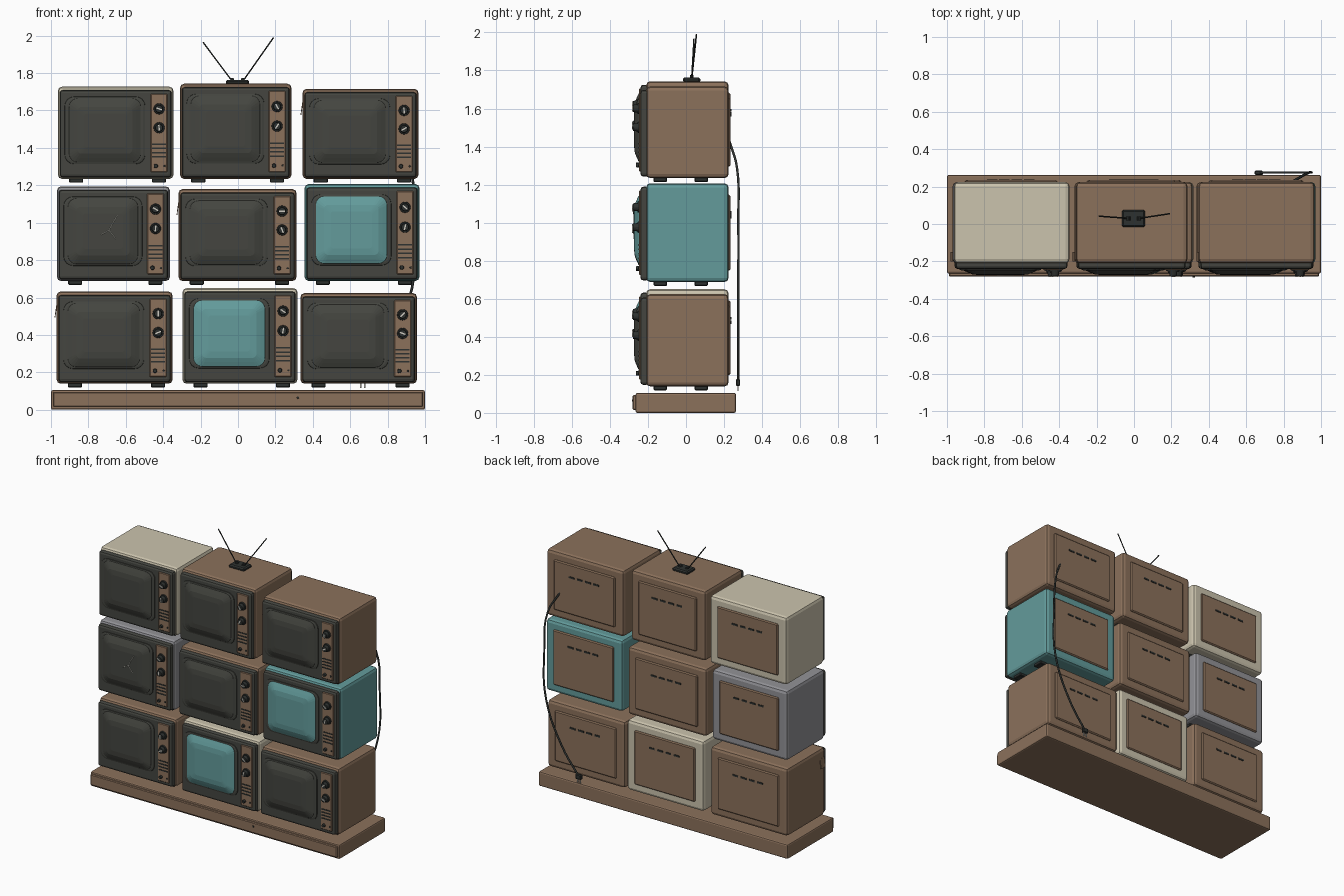
import bpy, bmesh, math
from mathutils import Matrix, Vector

if "Cube" in bpy.data.objects:
    bpy.data.objects.remove(bpy.data.objects["Cube"])


def material(name, r, g, b):
    m = bpy.data.materials.new(name)
    m.use_nodes = True
    m.diffuse_color = (r, g, b, 1)
    m.node_tree.nodes["Principled BSDF"].inputs["Base Color"].default_value = (r, g, b, 1)
    return m


BROWN = material("brown wood", .26, .165, .105)
CREAM = material("cream paint", .60, .55, .42)
TEAL = material("teal", .125, .33, .33)
GREY = material("grey paint", .29, .29, .31)
DARK = material("dark plastic", .058, .06, .051)
BLACK = material("black rubber", .027, .031, .029)
LIGHT = material("light metal", .62, .60, .54)


def finish(name, bm, mat):
    bmesh.ops.recalc_face_normals(bm, faces=bm.faces)
    me = bpy.data.meshes.new(name)
    bm.to_mesh(me)
    bm.free()
    me.materials.append(mat)
    ob = bpy.data.objects.new(name, me)
    bpy.context.collection.objects.link(ob)
    return ob


def box(name, mat, x, y, z, bevel=0, segments=1, turn=None):
    """Box from three (low, high) ranges, optionally turned about its centre."""
    bm = bmesh.new()
    size = [b - a for a, b in (x, y, z)]
    mid = Vector([(a + b) / 2 for a, b in (x, y, z)])
    bmesh.ops.create_cube(bm, size=1)
    bmesh.ops.scale(bm, vec=size, verts=bm.verts)
    if bevel:
        bmesh.ops.bevel(bm, geom=bm.edges[:], offset=bevel, segments=segments,
                        profile=.5, affect='EDGES')
    if turn:
        bmesh.ops.transform(bm, matrix=turn, verts=bm.verts)
    bmesh.ops.translate(bm, vec=mid, verts=bm.verts)
    return finish(name, bm, mat)


def dial(name, mat, x, z, y0, y1, r0, r1, sides=16):
    """Tapered cylinder running along y, r1 at the front."""
    bm = bmesh.new()
    bmesh.ops.create_cone(bm, cap_ends=True, segments=sides, radius1=r0, radius2=r1,
                          depth=abs(y1 - y0))
    m = Matrix.Translation((x, (y0 + y1) / 2, z)) @ Matrix.Rotation(math.pi / 2, 4, 'X')
    bmesh.ops.transform(bm, matrix=m, verts=bm.verts)
    return finish(name, bm, mat)


def pillow(name, mat, x, z, w, h, levels):
    """Rounded rectangles lofted toward the front; levels are (inset, y, corner radius)."""
    bm = bmesh.new()
    rings = []
    for inset, y, r in levels:
        ring = []
        for q, (sx, sz) in enumerate(((1, 1), (-1, 1), (-1, -1), (1, -1))):
            for k in range(5):
                a = math.pi / 2 * (q + k / 4)
                ring.append(bm.verts.new((x + sx * (w / 2 - inset - r) + r * math.cos(a), y,
                                          z + sz * (h / 2 - inset - r) + r * math.sin(a))))
        rings.append(ring)
    for a, b in zip(rings, rings[1:]):
        for i in range(len(a)):
            j = (i + 1) % len(a)
            bm.faces.new((a[i], a[j], b[j], b[i]))
    bm.faces.new(rings[0])
    bm.faces.new(rings[-1])
    return finish(name, bm, mat)


def tube(name, mat, points, radius, smooth=False):
    cu = bpy.data.curves.new(name, 'CURVE')
    cu.dimensions = '3D'
    cu.bevel_depth = radius
    cu.bevel_resolution = 1
    cu.use_fill_caps = True
    sp = cu.splines.new('BEZIER' if smooth else 'POLY')
    if smooth:
        cu.resolution_u = 5
        sp.bezier_points.add(len(points) - 1)
        for bp, p in zip(sp.bezier_points, points):
            bp.co = p
            bp.handle_left_type = bp.handle_right_type = 'AUTO'
    else:
        sp.points.add(len(points) - 1)
        for sp_point, p in zip(sp.points, points):
            sp_point.co = (*p, 1)
    cu.materials.append(mat)
    ob = bpy.data.objects.new(name, cu)
    bpy.context.collection.objects.link(ob)
    return ob


def television(tag, x0, x1, z0, z1, body, glass, angle, peeled):
    w, h = x1 - x0, z1 - z0
    # Cabinet with raised rear cover and vents
    box(tag + "_cabinet", body, (x0, x1), (-.21, .224), (z0, z1), .022, 2)
    box(tag + "_rear_cover", BROWN, (x0 + .065, x1 - .065), (.21, .234),
        (z0 + .06, z1 - .06), .007)
    for i in range(4):
        cx = (x0 + x1) / 2 + (i - 1.5) * .066
        box(tag + "_vent", BLACK, (cx - .022, cx + .022), (.23, .238),
            (z1 - .158, z1 - .146))
    # Front bezel, screen rim and bulging glass
    box(tag + "_bezel", DARK, (x0 + .01, x1 - .01), (-.24, -.195), (z0 + .008, z1 - .018), .016, 2)
    sx, sz = x0 + .407 * w, z0 + .527 * h
    pillow(tag + "_screen_rim", DARK, sx, sz, .70 * w, .735 * h,
           ((0, -.235, .05), (.002, -.245, .05), (.012, -.248, .045)))
    pillow(tag + "_screen", glass, sx, sz, .635 * w, .71 * h,
           ((0, -.24, .045), (.006, -.25, .045), (.028, -.26, .035), (.05, -.269, .022),
            (.085, -.273, .015)))
    # Control panel with two knobs, speaker slots and buttons
    px = x1 - .077
    box(tag + "_control_panel", BROWN, (px - .045, px + .045), (-.247, -.23),
        (z0 + .036, z1 - .038), .004)
    for drop, turn in ((.24, angle), (.445, angle + 65)):
        kz = z1 - drop * h
        dial(tag + "_knob_skirt", BLACK, px, kz, -.245, -.256, .03, .028)
        dial(tag + "_knob", BLACK, px, kz, -.254, -.279, .022, .019)
        box(tag + "_knob_pointer", LIGHT, (px - .016, px + .016), (-.283, -.277),
            (kz - .0035, kz + .0035), turn=Matrix.Rotation(math.radians(turn), 4, 'Y'))
    for i in range(4):
        lz = z1 - (.625 + i * .045) * h
        box(tag + "_speaker_slot", BLACK, (px - .037, px + .037), (-.25, -.245),
            (lz - .004, lz + .004))
    dial(tag + "_button", BLACK, px - .017, z1 - .86 * h, -.245, -.262, .012, .01, 12)
    dial(tag + "_indicator", BLACK, px + .03, z1 - .86 * h, -.245, -.253, .006, .005, 8)
    # Feet
    for fx in (x0 + .06, x1 - .115):
        for fy in (-.17, .045):
            box(tag + "_foot", BLACK, (fx, fx + .075), (fy, fy + .07), (z0 - .02, z0 + .005), .004)
    # Lifted strip of veneer on the side
    if peeled:
        box(tag + "_loose_veneer", BROWN, (x0 - .006, x0 - .002), (-.2, -.15),
            (z1 - .14, z1 - .07), turn=Matrix.Rotation(math.radians(8), 4, 'Y'))


# Wall of nine sets, three per row
SETS = (
    ("top_right", -.963, -.345, 1.234, 1.727, CREAM, DARK, 20, False),
    ("top_middle", -.31, .286, 1.234, 1.743, BROWN, DARK, 60, False),
    ("top_left", .345, .965, 1.234, 1.716, BROWN, DARK, 85, True),
    ("middle_right", -.968, -.364, .688, 1.194, GREY, DARK, 30, False),
    ("middle_centre", -.318, .313, .688, 1.18, BROWN, DARK, 0, True),
    ("middle_left", .356, .97, .688, 1.207, TEAL, TEAL, 40, False),
    ("bottom_right", -.97, -.35, .139, .632, BROWN, DARK, 90, True),
    ("bottom_middle", -.297, .318, .139, .65, CREAM, TEAL, 35, False),
    ("bottom_left", .334, .957, .139, .624, BROWN, DARK, -45, False),
)
for s in SETS:
    television(*s)

# Plinth with a front board and a screw
box("plinth", BROWN, (-1, 1), (-.265, .263), (0, .105), .01, 2)
box("plinth_front_board", BROWN, (-.99, .99), (-.281, -.255), (.016, .094), .005)
dial("plinth_screw", BLACK, .32, .065, -.278, -.285, .007, .006, 8)

# Crack in one screen
for path in (((-.645, 1.04), (-.668, 1.0), (-.69, .96), (-.71, .948), (-.732, .937)),
             ((-.69, .96), (-.67, .935), (-.655, .915))):
    tube("screen_crack", LIGHT, [(x, -.2735, z) for x, z in path], .002)

# Aerial on the top middle set
box("aerial_base", BLACK, (-.065, .06), (-.017, .075), (1.738, 1.764), .008)
for tip, foot in (((-.187, .042, 1.965), -.03), ((.19, .055, 1.99), .025)):
    tube("aerial_rod", BLACK, [(foot, .03, 1.755), tip], .004)
    dial("aerial_joint", BLACK, foot, 1.765, .02, .04, .01, .01, 8)

# Mains cord hanging down the back, with its plug
tube("mains_cord", BLACK, [(.85, .228, 1.43), (.92, .268, 1.29), (.945, .275, 1.0),
                           (.93, .275, .65), (.8, .275, .34), (.675, .275, .17)], .007, True)
box("plug", BLACK, (.645, .69), (.262, .285), (.142, .178), .005)
for px in (.657, .678):
    box("plug_pin", LIGHT, (px - .004, px + .004), (.271, .277), (.115, .145))
